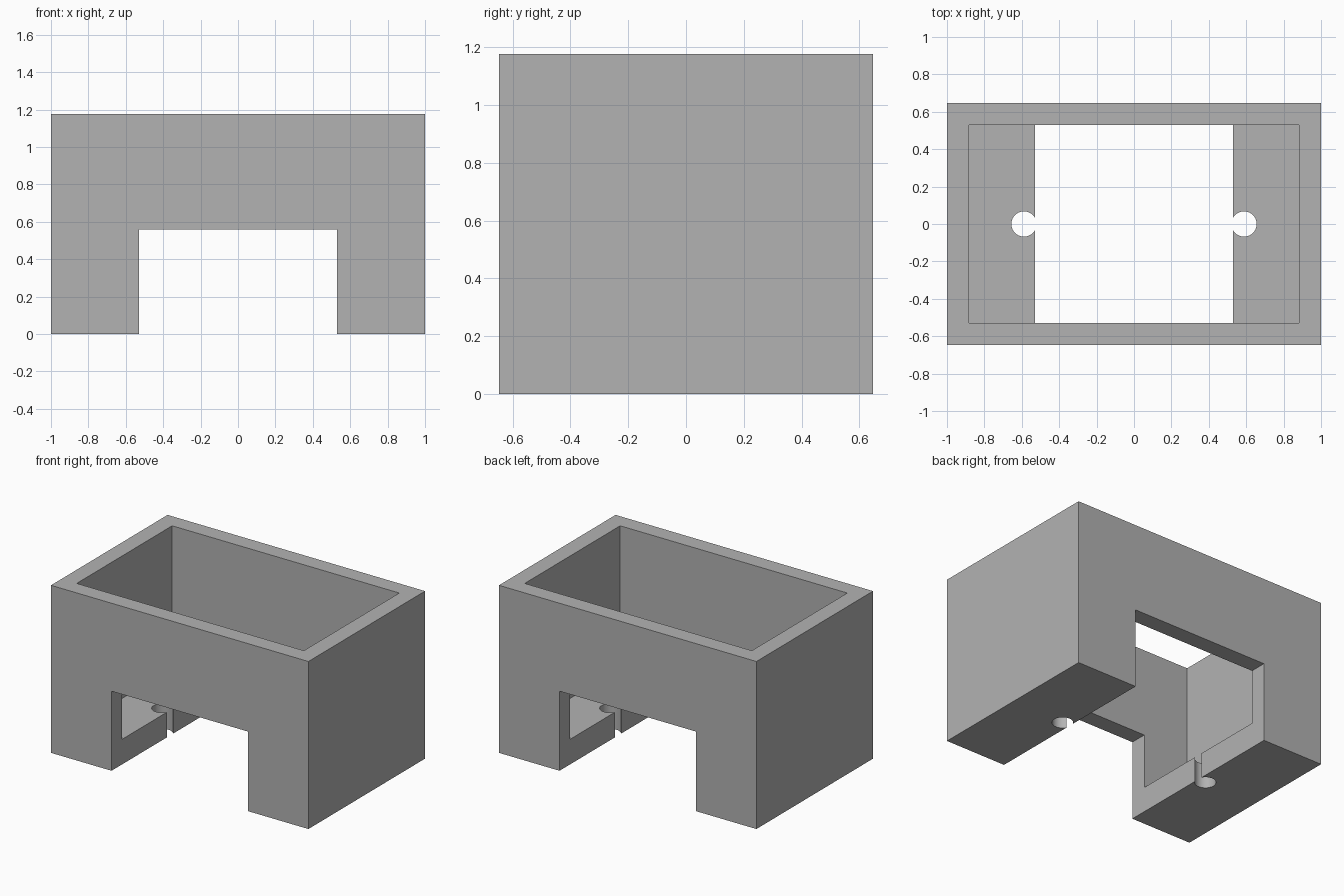
import bpy
import math

old = bpy.data.objects.get("Cube")
if old:
    bpy.data.objects.remove(old, do_unlink=True)

U = 1 / 17                      # design unit
WIDTH, DEPTH, HEIGHT = 34 * U, 22 * U, 20 * U
WALL, FLOOR = 2 * U, 3 * U
GAP_WIDTH, GAP_HEIGHT = 18 * U, 9.5 * U
HOLE_X, HOLE_RADIUS = 10 * U, 1.15 * U

grey = bpy.data.materials.new("plain grey")
grey.use_nodes = True
grey.diffuse_color = (0.448, 0.448, 0.448, 1)
grey.node_tree.nodes["Principled BSDF"].inputs["Base Color"].default_value = grey.diffuse_color


def box(name, width, depth, bottom, top):
    """Box centred on the z axis, between two heights."""
    bpy.ops.mesh.primitive_cube_add(size=1, location=(0, 0, (bottom + top) / 2))
    ob = bpy.context.object
    ob.name = name
    ob.scale = (width, depth, top - bottom)
    bpy.ops.object.transform_apply(location=True, rotation=False, scale=True)
    ob.data.materials.append(grey)
    return ob


def cut(target, cutter):
    """Subtract the cutter from the target and discard the cutter."""
    cutter.hide_render = True
    mod = target.modifiers.new("cut", 'BOOLEAN')
    mod.operation = 'DIFFERENCE'
    mod.solver = 'EXACT'
    mod.object = cutter
    bpy.ops.object.select_all(action='DESELECT')
    bpy.context.view_layer.objects.active = target
    target.select_set(True)
    bpy.ops.object.modifier_apply(modifier=mod.name)
    bpy.data.objects.remove(cutter, do_unlink=True)


# Outer block
housing = box("housing", WIDTH, DEPTH, 0, HEIGHT)

# Open-topped well
cut(housing, box("well_cutter", WIDTH - 4 * U - WALL + 2 * U, DEPTH - 2 * WALL,
                 FLOOR, HEIGHT + 1))

# Passage from front to back, leaving two feet
cut(housing, box("passage_cutter", GAP_WIDTH, DEPTH + 1, -1, GAP_HEIGHT))

# Screw holes through the feet, open to the passage
for side in (-1, 1):
    bpy.ops.mesh.primitive_cylinder_add(vertices=48, radius=HOLE_RADIUS, depth=0.8,
                                        location=(side * HOLE_X, 0, 0))
    hole = bpy.context.object
    hole.name = "hole_cutter"
    hole.data.materials.append(grey)
    cut(housing, hole)

# Smooth hole walls, sharp corners
bpy.ops.object.shade_smooth_by_angle(angle=math.radians(30))
